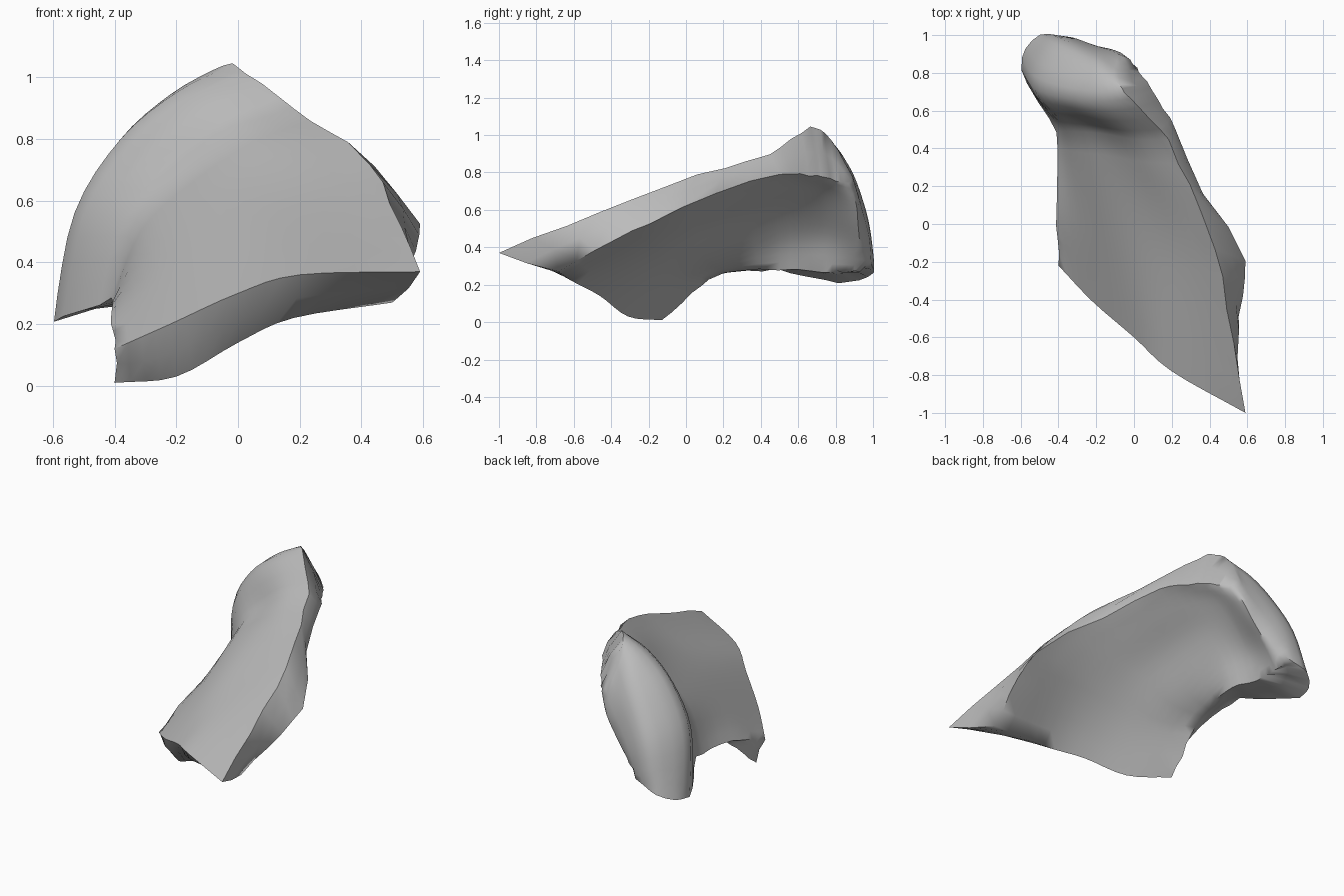
import bpy
import math
import random
from mathutils import Vector

random.seed(4)
cube = bpy.data.objects.get("Cube")
if cube:
    bpy.data.objects.remove(cube, do_unlink=True)


def smooth_path(points, spans):
    """Sample a smooth curve through the points, with a step count for each span."""
    pts = [Vector(p) for p in points]
    pts = [pts[0] * 2 - pts[1]] + pts + [pts[-1] * 2 - pts[-2]]
    samples = []
    for i, count in enumerate(spans):
        a, b, c, d = pts[i:i + 4]
        for step in range(count):
            t = step / count
            samples.append((b * 2 + (c - a) * t + (a * 2 - b * 5 + c * 4 - d) * t ** 2
                            + (b * 3 - a - c * 3 + d) * t ** 3) / 2)
    return samples + [pts[-2]]


def smooth_sheet(profiles, profile_spans, cross_spans):
    """Blend the profiles into a grid of points."""
    rows = [smooth_path(p, profile_spans) for p in profiles]
    columns = [smooth_path(c, cross_spans) for c in zip(*rows)]
    return [list(row) for row in zip(*columns)]


# Outer skin, from low side to high side: rear lip, rim back, rim crest, neck, body, front edge
outer_profiles = [
    [(-.34, .99, .32), (-.5, 1, .26), (-.6, .82, .21), (-.41, .49, .28), (-.41, .12, .25), (-.4, -.22, .12)],
    [(-.3, .98, .45), (-.43, .96, .53), (-.53, .72, .56), (-.33, .49, .54), (-.25, 0, .38), (-.22, -.41, .2)],
    [(-.22, .95, .57), (-.32, .91, .72), (-.38, .67, .8), (-.17, .48, .7), (-.05, -.05, .53), (0, -.6, .3)],
    [(-.13, .92, .68), (-.2, .85, .87), (-.2, .65, .95), (0, .45, .83), (.2, -.1, .63), (.2, -.78, .36)],
    [(-.06, .89, .78), (-.08, .77, .98), (-.02, .66, 1.04), (.18, .45, .9), (.43, -.13, .72), (.59, -1, .37)],
]
# Flatten the body just in front of the neck, which keeps the rim distinct
for profile in outer_profiles:
    profile.insert(4, Vector(profile[3]).lerp(Vector(profile[4]), .22))

# Inner skin: rim back, rim, neck, upper body, body, front edge
inner_profiles = [
    [(-.34, .93, .27), (-.33, .72, .27), (-.29, .5, .28), (-.34, .28, .27), (-.37, .12, .23), (-.4, -.13, .01)],
    [(-.24, .93, .4), (-.27, .72, .44), (-.22, .5, .44), (-.2, .23, .37), (-.17, -.02, .28), (-.2, -.31, .03)],
    [(-.15, .92, .52), (-.15, .72, .59), (-.08, .48, .6), (-.02, .2, .52), (.06, -.07, .4), (0, -.46, .14)],
    [(-.08, .91, .63), (-.02, .71, .71), (.09, .48, .71), (.2, .16, .61), (.32, -.14, .48), (.18, -.61, .22)],
    [(-.02, .87, .74), (.1, .7, .78), (.22, .5, .79), (.37, .16, .69), (.59, -.2, .53), (.5, -.68, .27)],
]
cross_spans = [4] * 4
outer = smooth_sheet(outer_profiles, [3, 4, 4, 1, 3, 5], cross_spans)
inner = smooth_sheet(inner_profiles, [7, 4, 2, 2, 5], cross_spans)
row_count, column_count = len(outer), len(outer[0])

# Chip the broken sides slightly
for sheet in (outer, inner):
    for r in (0, row_count - 1):
        for c in range(1, column_count - 1):
            sheet[r][c] = sheet[r][c] + Vector(random.uniform(-.006, .006) for _ in range(3))

# Both skins share one mesh
verts = [p for sheet in (outer, inner) for row in sheet for p in row]
offset = row_count * column_count


def index(r, c):
    return r * column_count + c


faces = []
for r in range(row_count - 1):
    for c in range(column_count - 1):
        quad = [index(r, c), index(r, c + 1), index(r + 1, c + 1), index(r + 1, c)]
        faces.append(quad)
        faces.append([i + offset for i in reversed(quad)])

# Broken edge: a wall around the border, hollow on the low side and rounded elsewhere
border = [(0, c) for c in range(column_count)]
border += [(r, column_count - 1) for r in range(1, row_count)]
border += [(row_count - 1, c) for c in reversed(range(column_count - 1))]
border += [(r, 0) for r in reversed(range(1, row_count - 1))]
wall = []
for r, c in border:
    inside_r = min(max(r, 1), row_count - 2)
    inside_c = min(max(c, 1), column_count - 2)
    push = (outer[r][c] - outer[inside_r][inside_c]).normalized()
    depth = random.uniform(-.02, 0) if r == 0 else random.uniform(.005, .02)
    wall.append((index(r, c), len(verts), index(r, c) + offset))
    verts.append((outer[r][c] + inner[r][c]) / 2 + push * depth)
for a, b in zip(wall, wall[1:] + wall[:1]):
    faces.append([b[0], a[0], a[1], b[1]])
    faces.append([b[1], a[1], a[2], b[2]])

mesh = bpy.data.meshes.new("rim_shard")
mesh.from_pydata(verts, [], faces)
mesh.validate()
shard = bpy.data.objects.new("rim_shard", mesh)
bpy.context.collection.objects.link(shard)

# Plain grey clay
clay = bpy.data.materials.new("grey_clay")
clay.use_nodes = True
colour = (.5, .5, .5, 1)
clay.diffuse_color = colour
clay.node_tree.nodes["Principled BSDF"].inputs["Base Color"].default_value = colour
mesh.materials.append(clay)

# Outward normals, then smooth skins with crisp breaks
bpy.ops.object.select_all(action="DESELECT")
shard.select_set(True)
bpy.context.view_layer.objects.active = shard
bpy.ops.object.mode_set(mode="EDIT")
bpy.ops.mesh.select_all(action="SELECT")
bpy.ops.mesh.normals_make_consistent(inside=False)
bpy.ops.object.mode_set(mode="OBJECT")
bpy.ops.object.shade_smooth_by_angle(angle=math.radians(60))
